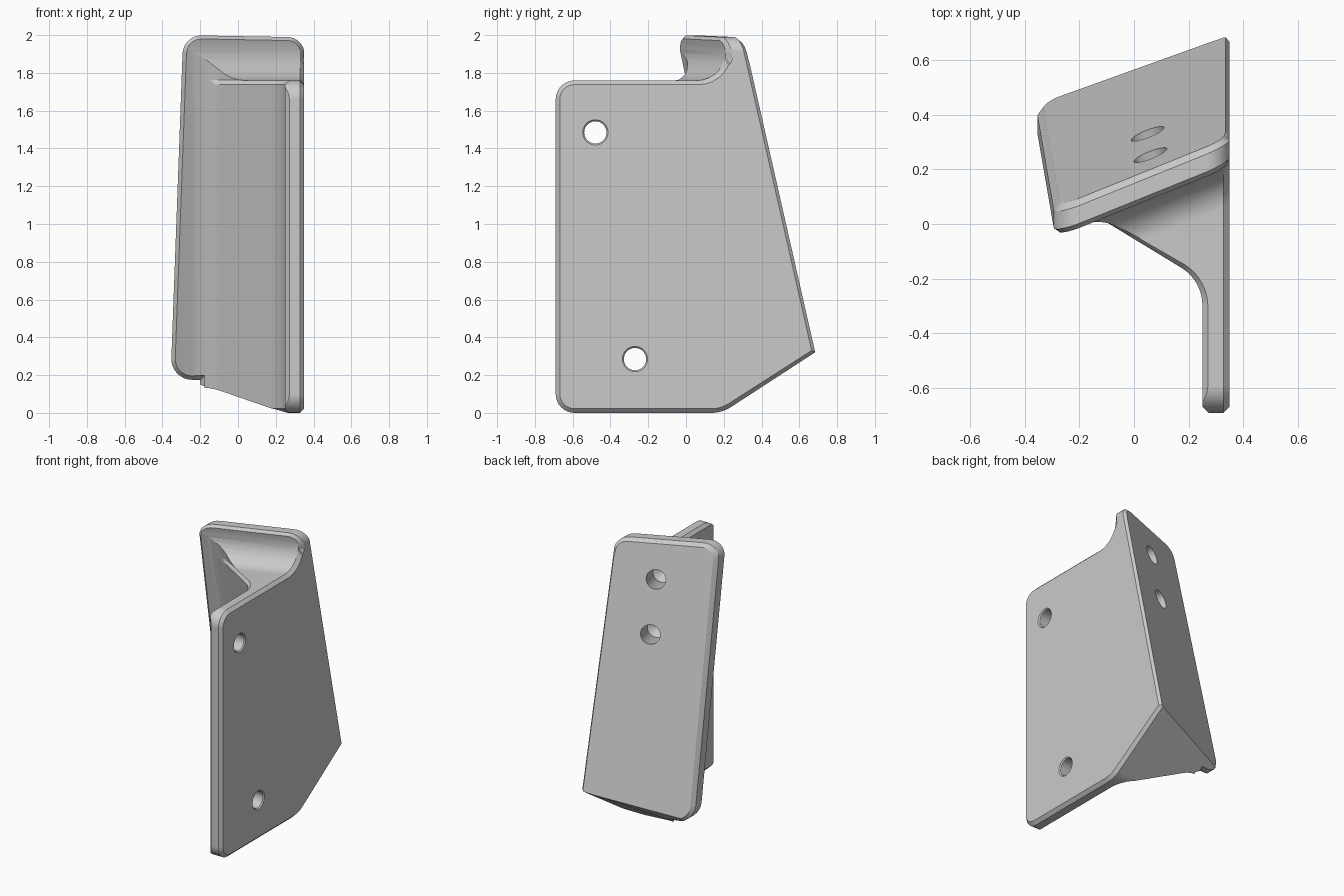
import bpy, bmesh
from math import sin, cos, tan, pi, radians
from mathutils import Vector

cube = bpy.data.objects.get("Cube")
if cube:
    bpy.data.objects.remove(cube, do_unlink=True)

LEAN = 0.227   # how far the tilted plate leans forward per unit of height
SWING = 0.4    # how far it swings back per unit of width
OUTER = 0.35   # outer face of the side plate
CHAMFER = 0.022


def rounded(corners, steps=8):
    """Closed 2D outline from (u, v, radius) corners."""
    pts = []
    for i, (u, v, r) in enumerate(corners):
        p = Vector((u, v))
        if r == 0:
            pts.append(p)
            continue
        a = (Vector(corners[i - 1][:2]) - p).normalized()
        b = (Vector(corners[(i + 1) % len(corners)][:2]) - p).normalized()
        ang = a.angle(b)
        t, turn = r / tan(ang / 2), pi - ang
        c = p + (a + b).normalized() * (r / sin(ang / 2))
        s, e = p + a * t - c, p + b * t - c
        for k in range(steps + 1):
            f = k / steps
            pts.append(c + (s * sin((1 - f) * turn) + e * sin(f * turn)) / sin(turn))
    return pts


def inset(pts, d):
    """Move every edge of an outline inward by d."""
    n = len(pts)
    area = sum(pts[i - 1].x * pts[i].y - pts[i].x * pts[i - 1].y for i in range(n))
    sign = 1 if area > 0 else -1
    out = []
    for i, p in enumerate(pts):
        e1 = (p - pts[i - 1]).normalized()
        e2 = (pts[(i + 1) % n] - p).normalized()
        n1, n2 = (Vector((-e.y, e.x)) * sign for e in (e1, e2))
        out.append(p + (n1 + n2) * (d / (1 + n1.dot(n2))))
    return out


def loft(name, rings):
    """Closed solid through rings that have equal point counts."""
    bm = bmesh.new()
    loops = [[bm.verts.new(p) for p in ring] for ring in rings]
    n = len(loops[0])
    for a, b in zip(loops, loops[1:]):
        for i in range(n):
            j = (i + 1) % n
            bm.faces.new((a[i], a[j], b[j], b[i]))
    bm.faces.new(loops[0][::-1])
    bm.faces.new(loops[-1])
    bm.normal_update()
    bmesh.ops.triangulate(bm, faces=bm.faces[:])
    bm.normal_update()
    if bm.calc_volume(signed=True) < 0:
        bmesh.ops.reverse_faces(bm, faces=bm.faces[:])
    mesh = bpy.data.meshes.new(name)
    bm.to_mesh(mesh)
    bm.free()
    ob = bpy.data.objects.new(name, mesh)
    bpy.context.collection.objects.link(ob)
    return ob


def carve(ob, cutter, operation):
    """Apply a boolean and remove the cutter."""
    cutter.hide_render = True
    mod = ob.modifiers.new("carve", 'BOOLEAN')
    mod.operation, mod.solver, mod.object = operation, 'EXACT', cutter
    bpy.context.view_layer.update()
    deps = bpy.context.evaluated_depsgraph_get()
    mesh = bpy.data.meshes.new_from_object(ob.evaluated_get(deps))
    ob.modifiers.clear()
    ob.data = mesh
    bpy.data.objects.remove(cutter, do_unlink=True)


def drill(name, start, direction, stations):
    """Round cutter: (distance, radius) stations along an axis."""
    start, direction = Vector(start), Vector(direction).normalized()
    turn = direction.to_track_quat('Z', 'Y')
    return loft(name, [[start + turn @ Vector((r * cos(k * pi / 16), r * sin(k * pi / 16), d))
                        for k in range(32)] for d, r in stations])


def back_y(x, z):
    return 0.763 + SWING * (x - OUTER) - LEAN * z


# Bracket body: plan section with gusset, swept along the lean
plan = rounded([(0.4, -1.3, 0), (0.25, -1.3, 0), (0.25, 0.188, 0.16),
                (-0.171, 0.444, 0.17), (-0.6, 0.273, 0),
                (-0.6, 0.483, 0), (0.4, 0.883, 0)])
plan_in = [p.lerp(q, min(1, max(0, (p.x + 0.2) / 0.15)))
           for p, q in zip(plan, inset(plan, CHAMFER))]
levels = [(-0.5, plan_in), (-0.002, plan_in), (CHAMFER, plan),
          (1.739, plan), (1.762, plan_in), (2.5, plan_in)]
bracket = loft("bracket", [[Vector((p.x, p.y - LEAN * z, z)) for p in ring]
                           for z, ring in levels])

# Side plate outline, with the cove that rises into the tilted plate
side = rounded([(-0.69, 0, 0.1), (0.19, 0, 0.2), (0.69, 0.32, 0), (0.241, 2.3, 0),
                (0.133, 2.3, 0), (0.2555, 1.76, 0.15), (-0.69, 1.76, 0.1)])


def side_point(x, p):
    y, z = p
    if z > 1.7 and -0.3 < y < 0.7 - LEAN * z:
        y += SWING * (x - OUTER)
    if y > 0.6 and z < 1:
        z += 0.22 * (OUTER - x)
    return Vector((x, y, z))


side_rings = [(OUTER, inset(side, CHAMFER)), (OUTER - CHAMFER, side), (-0.6, side)]
carve(bracket, loft("side_outline", [[side_point(x, p) for p in ring]
                                     for x, ring in side_rings]), 'INTERSECT')

# Tilted plate outline with rounded corners and chamfered rims
plate = rounded([(-0.357, 0.175, 0.11), (-0.29, 2.0, 0.1), (0.352, 1.988, 0.09),
                 (0.352, 1.88, 0), (0.6, 1.5, 0), (0.6, -1, 0),
                 (-0.2, -1, 0), (-0.2, 0.175, 0)])
plate_in = inset(plate, CHAMFER)
depths = [(0, plate_in), (CHAMFER, plate), (0.087, plate), (0.112, plate_in), (2, plate_in)]
carve(bracket, loft("plate_outline", [[Vector((p.x, back_y(p.x, p.y) - d, p.y)) for p in ring]
                                      for d, ring in depths]), 'INTERSECT')

# Chamfer on the inner front edge of the side plate
wedge = [(0.2, -0.618), (0.3, -0.718), (0.2, -0.718)]
carve(bracket, loft("edge_wedge", [[Vector((x, y, z)) for x, y in wedge]
                                   for z in (-0.5, 2.2)]), 'DIFFERENCE')

# Through holes in the side plate
for y, z in ((-0.48, 1.485), (-0.27, 0.285)):
    carve(bracket, drill("side_hole", (0.36, y, z), (-1, 0, 0),
                         [(0, 0.077), (0.018, 0.059), (0.18, 0.059)]), 'DIFFERENCE')

# Blind holes in the back of the tilted plate
for x, z in ((0.06, 1.74), (0.05, 1.38)):
    carve(bracket, drill("back_hole", (x, back_y(x, z), z), (SWING, -1, -LEAN),
                         [(-0.05, 0.065), (0.2, 0.065), (0.235, 0.006)]), 'DIFFERENCE')

# Merge flat regions
bm = bmesh.new()
bm.from_mesh(bracket.data)
bmesh.ops.remove_doubles(bm, verts=bm.verts[:], dist=0.0003)
bmesh.ops.dissolve_limit(bm, angle_limit=radians(0.5), verts=bm.verts[:], edges=bm.edges[:])
bm.to_mesh(bracket.data)
bm.free()

# Grey finish and smooth fillets
grey = bpy.data.materials.new("plain_grey")
grey.use_nodes = True
colour = (0.59, 0.59, 0.59, 1)
grey.diffuse_color = colour
grey.node_tree.nodes["Principled BSDF"].inputs["Base Color"].default_value = colour
bracket.data.materials.clear()
bracket.data.materials.append(grey)
bpy.ops.object.select_all(action='DESELECT')
bracket.select_set(True)
bpy.context.view_layer.objects.active = bracket
bpy.ops.object.shade_smooth_by_angle(angle=radians(18))
weighted = bracket.modifiers.new("even_shading", 'WEIGHTED_NORMAL')
weighted.keep_sharp = True
